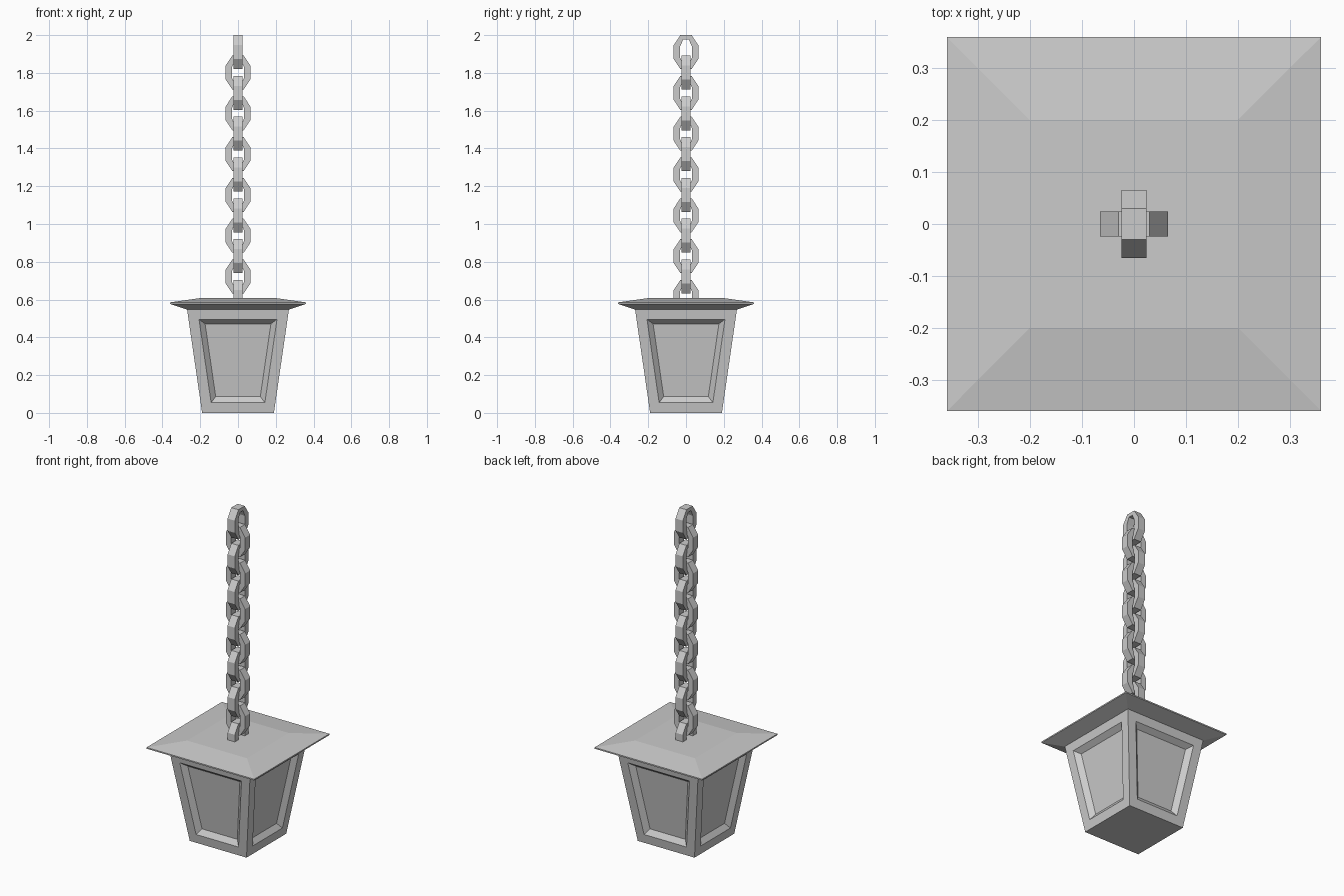
import bpy, bmesh

if "Cube" in bpy.data.objects:
    bpy.data.objects.remove(bpy.data.objects["Cube"])


def finish(name, bm):
    bmesh.ops.recalc_face_normals(bm, faces=bm.faces)
    mesh = bpy.data.meshes.new(name)
    bm.to_mesh(mesh)
    bm.free()
    obj = bpy.data.objects.new(name, mesh)
    bpy.context.collection.objects.link(obj)
    return obj


def square_loft(rings):
    """Skin square cross-sections given as (half width, z)."""
    bm = bmesh.new()
    loops = [[bm.verts.new((sx * h, sy * h, z))
              for sx, sy in ((-1, -1), (1, -1), (1, 1), (-1, 1))] for h, z in rings]
    sides = []
    for a, b in zip(loops, loops[1:]):
        for i in range(4):
            j = (i + 1) % 4
            sides.append(bm.faces.new((a[i], a[j], b[j], b[i])))
    bm.faces.new(loops[0][::-1])
    bm.faces.new(loops[-1])
    bm.normal_update()
    return bm, sides


# Tapered lantern body with a recessed, bevelled panel on each side
bm, sides = square_loft([(0.19, 0.0), (0.27, 0.55)])
bmesh.ops.inset_individual(bm, faces=sides, thickness=0.055, use_even_offset=True)
bmesh.ops.inset_individual(bm, faces=sides, thickness=0.028, depth=-0.027,
                           use_even_offset=True)
finish("lantern_body", bm)

# Shallow overhanging roof
bm, _ = square_loft([(0.27, 0.547), (0.36, 0.577), (0.36, 0.585), (0.20, 0.608)])
finish("roof", bm)

# Chain link: octagonal ring of rectangular section, (half-width, height from centre)
OUTER = [(0.03, 0.09), (0.065, 0.037)]
INNER = [(0.014, 0.068), (0.031, 0.03)]
THICK = 0.024


def octagon(corner):
    (a, za), (b, zb) = corner
    return [(a, za), (b, zb), (b, -zb), (a, -za), (-a, -za), (-b, -zb), (-b, zb), (-a, za)]


def chain_link(name, top, along_x):
    bm = bmesh.new()
    rings = []
    for outline, t in ((OUTER, -THICK), (OUTER, THICK), (INNER, THICK), (INNER, -THICK)):
        rings.append([bm.verts.new((w, t, z + top - 0.09) if along_x else (t, w, z + top - 0.09))
                      for w, z in octagon(outline)])
    for k in range(4):
        a, b = rings[k], rings[(k + 1) % 4]
        for i in range(8):
            j = (i + 1) % 8
            bm.faces.new((a[i], a[j], b[j], b[i]))
    finish(name, bm)


# Thirteen alternating links, the last one sunk into the roof
for n in range(13):
    chain_link(f"chain_link_{n + 1}", 2.0 - 0.108 * n, n % 2 == 1)
